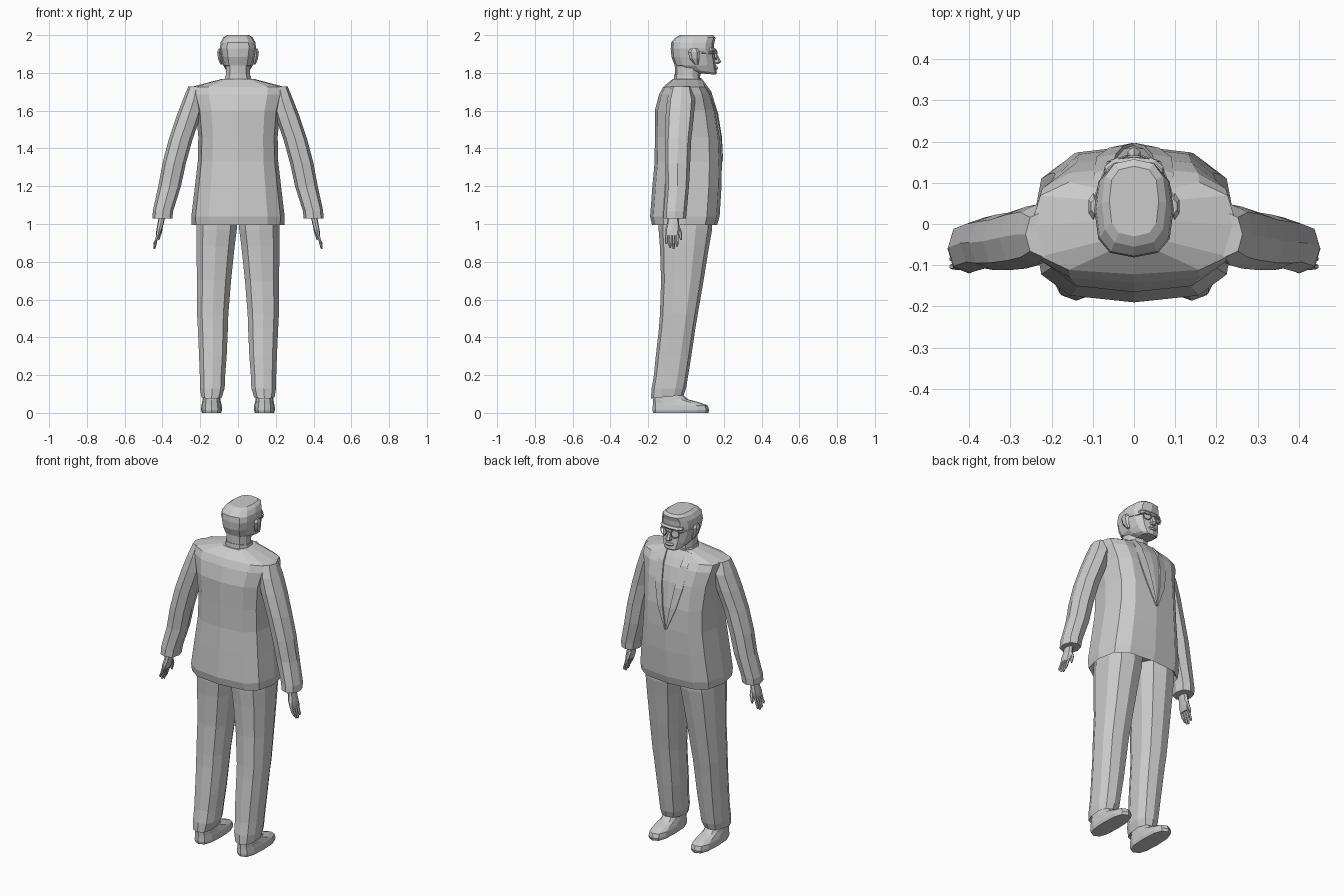
import bpy, bmesh, math
from mathutils import Vector


def finish(name, bm):
    bmesh.ops.recalc_face_normals(bm, faces=bm.faces)
    me = bpy.data.meshes.new(name)
    bm.to_mesh(me)
    bm.free()
    ob = bpy.data.objects.new(name, me)
    bpy.context.collection.objects.link(ob)
    return ob


def loft(name, rings, sides=8, e=1.0, s=1):
    """Rings: (z, centre x, half width, back y, front y[, tilt dz/dy])."""
    bm = bmesh.new()
    loops = []
    power = lambda v: math.copysign(abs(v) ** e, v) if abs(v) > 1e-6 else 0.0
    for z, cx, hw, yb, yf, *tilt in rings:
        cy, hd = (yb + yf) / 2, (yf - yb) / 2
        t = tilt[0] if tilt else 0
        loop = []
        for i in range(sides):
            a = math.pi / 2 + math.tau * i / sides
            dy = hd * power(math.sin(a))
            loop.append(bm.verts.new((s * (cx + hw * power(math.cos(a))), cy + dy, z + t * dy)))
        loops.append(loop)
    for a, b in zip(loops, loops[1:]):
        for i in range(sides):
            j = (i + 1) % sides
            bm.faces.new((a[i], a[j], b[j], b[i]))
    bm.faces.new(loops[0])
    bm.faces.new(loops[-1])
    return finish(name, bm)


def strip(name, inner, outer, s, thick):
    """Ribbon between two edge paths, thickened."""
    bm = bmesh.new()
    a = [bm.verts.new((s * x, y, z)) for x, y, z in inner]
    b = [bm.verts.new((s * x, y, z)) for x, y, z in outer]
    for i in range(len(a) - 1):
        bm.faces.new((a[i], a[i + 1], b[i + 1], b[i]))
    ob = finish(name, bm)
    mod = ob.modifiers.new("thickness", 'SOLIDIFY')
    mod.thickness = thick
    mod.offset = 0
    return ob


def bar(name, p, q, r, sides=6):
    p, q = Vector(p), Vector(q)
    bm = bmesh.new()
    bmesh.ops.create_cone(bm, cap_ends=True, segments=sides, radius1=r, radius2=r, depth=(q - p).length)
    ob = finish(name, bm)
    ob.location = (p + q) / 2
    ob.rotation_euler = (q - p).to_track_quat('Z', 'Y').to_euler()
    return ob


# jacket body, hem turned inward at the bottom
loft("jacket", [
    (1.04, 0, .21, -.15, .14), (.995, 0, .245, -.18, .165),
    (1.04, 0, .247, -.19, .178), (1.2, 0, .228, -.178, .188),
    (1.33, 0, .213, -.166, .19), (1.46, 0, .21, -.165, .185),
    (1.6, 0, .222, -.165, .163), (1.685, 0, .245, -.143, .137),
    (1.725, 0, .25, -.122, .112), (1.768, 0, .085, -.07, .085)], 12, .66)

# neck, shirt collar and head
loft("neck", [(1.7, 0, .068, -.06, .08), (1.78, 0, .066, -.058, .075),
              (1.85, 0, .066, -.06, .08)], 10, .85)
loft("shirt_collar", [(1.74, 0, .078, -.066, .1, -.15), (1.782, 0, .07, -.062, .082, -.15)], 10, .85)
loft("head", [
    (1.795, 0, .042, .05, .158, -.08), (1.812, 0, .062, -.02, .163, -.12),
    (1.84, 0, .078, -.06, .158), (1.885, 0, .088, -.077, .152),
    (1.93, 0, .096, -.081, .148), (1.962, 0, .092, -.078, .15),
    (1.987, 0, .078, -.055, .157), (2.0, 0, .06, -.03, .14)], 12, .72)

# face
loft("nose", [(1.848, 0, .013, .14, .172), (1.858, 0, .018, .14, .188),
              (1.875, 0, .012, .14, .178), (1.915, 0, .007, .135, .156)], 6)
loft("lips", [(1.818, 0, .02, .14, .165), (1.826, 0, .027, .14, .17),
              (1.834, 0, .02, .14, .165)], 8)
loft("brow", [(1.912, 0, .07, .08, .155), (1.922, 0, .074, .08, .162),
              (1.932, 0, .07, .08, .153)], 10, .7)
bar("glasses_bridge", (-.014, .163, 1.902), (.014, .163, 1.902), .003)

for s, side in ((1, "right"), (-1, "left")):
    # ears and glasses
    loft("ear_" + side, [
        (1.845, .085, .01, .045, .065), (1.875, .095, .012, .02, .07),
        (1.91, .099, .013, .01, .075), (1.928, .096, .009, .025, .06)], 6, 1, s)
    bpy.ops.mesh.primitive_torus_add(
        major_segments=10, minor_segments=4, major_radius=.024, minor_radius=.003,
        location=(s * .038, .158, 1.895), rotation=(math.pi / 2, 0, -s * .3))
    bpy.context.object.name = "glasses_rim_" + side
    bar("glasses_temple_" + side, (s * .062, .152, 1.902), (s * .1, .05, 1.91), .0035)

    # lapel running from the neck down to the button
    strip("lapel_" + side,
          [(.06, .078, 1.768), (.055, .128, 1.7), (.042, .165, 1.58), (.024, .184, 1.46), (.0, .191, 1.33)],
          [(.085, .07, 1.76), (.095, .118, 1.7), (.09, .157, 1.58), (.06, .179, 1.46), (.006, .19, 1.33)],
          s, .012)

    # sleeve
    loft("sleeve_" + side, [
        (1.03, .398, .045, -.105, -.015), (1.03, .4, .052, -.12, .0),
        (1.07, .397, .054, -.118, .004), (1.2, .362, .06, -.108, .016),
        (1.32, .338, .062, -.112, .022), (1.45, .303, .063, -.112, .028),
        (1.57, .262, .064, -.108, .042), (1.66, .233, .058, -.1, .048),
        (1.728, .22, .043, -.08, .03)], 8, .85, s)

    # hand with four fingers and a thumb
    loft("palm_" + side, [
        (.94, .424, .011, -.112, -.04), (.97, .417, .015, -.112, -.034),
        (1.0, .41, .016, -.102, -.036), (1.06, .398, .018, -.095, -.04)], 8, .7, s)
    for i, tip in enumerate((.893, .874, .868, .88)):
        y = -.103 + .0185 * i
        loft(f"finger_{i + 1}_{side}", [
            (tip, .443, .004, y - .004, y + .004), (tip + .01, .441, .007, y - .007, y + .007),
            (.915, .433, .008, y - .008, y + .008), (.95, .422, .009, y - .008, y + .009)], 6, 1, s)
    loft("thumb_" + side, [
        (.915, .42, .004, -.03, -.022), (.93, .418, .008, -.036, -.02),
        (.96, .41, .01, -.045, -.023), (1.0, .405, .011, -.065, -.04)], 6, 1, s)

    # trouser leg
    loft("trouser_leg_" + side, [
        (.1, .14, .045, -.165, -.03), (.085, .14, .056, -.186, -.012, .1),
        (.13, .136, .068, -.182, .0), (.2, .135, .07, -.17, .012),
        (.3, .133, .076, -.16, .028), (.45, .133, .083, -.143, .05),
        (.52, .134, .086, -.138, .062), (.7, .127, .094, -.132, .093),
        (.88, .119, .105, -.138, .122), (.97, .113, .111, -.145, .138),
        (1.06, .11, .11, -.145, .14)], 10, .8, s)

    # shoe
    loft("shoe_" + side, [
        (0, .14, .051, -.174, .118), (.016, .14, .056, -.178, .123),
        (.04, .14, .054, -.176, .114), (.056, .14, .05, -.175, .07),
        (.072, .14, .047, -.174, .01), (.11, .14, .043, -.165, -.03)], 12, .75, s)
